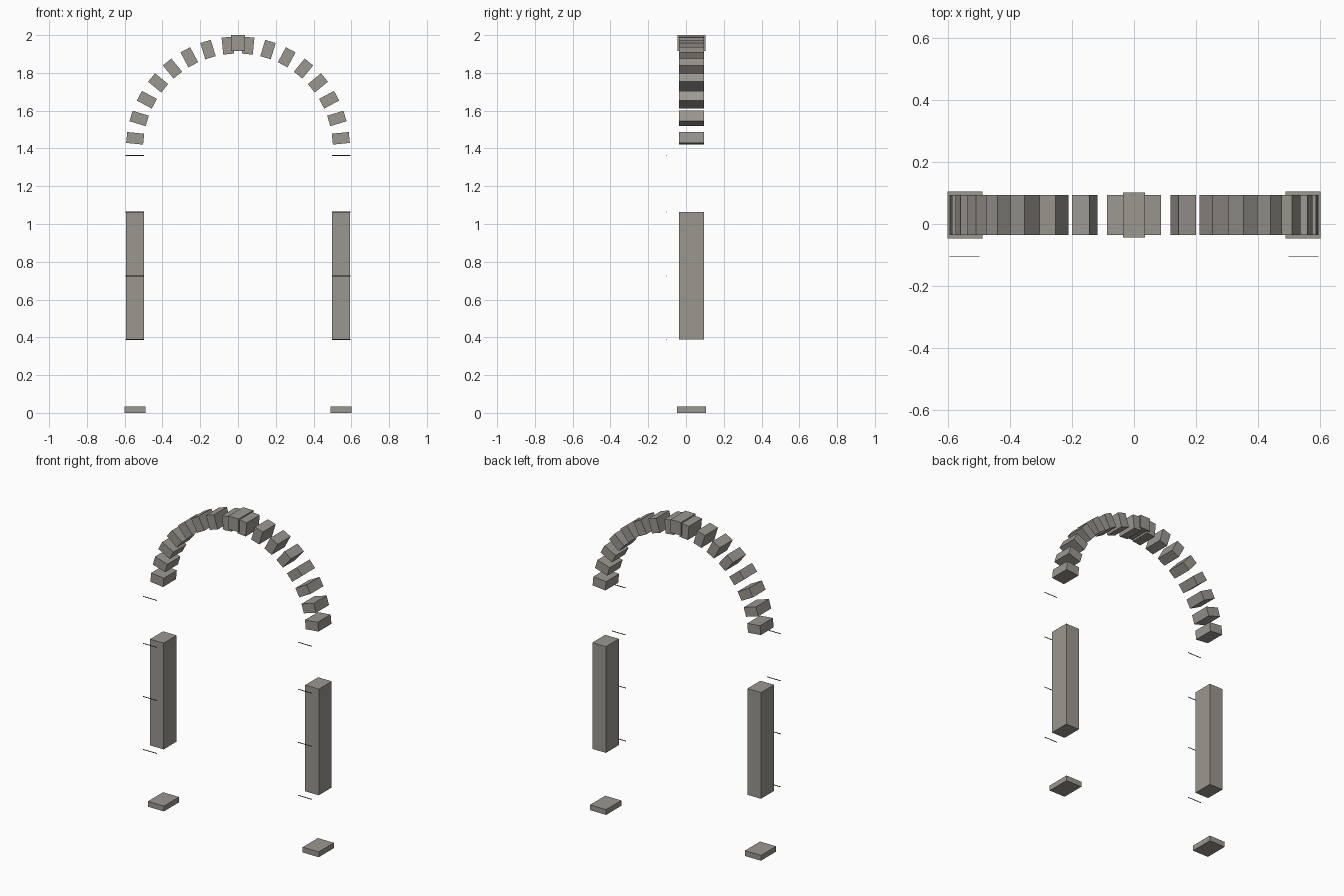
import bpy
from math import cos, sin, pi

cube = bpy.data.objects.get("Cube")
if cube:
    bpy.data.objects.remove(cube, do_unlink=True)


def make_material(name, rgb):
    mat = bpy.data.materials.new(name)
    mat.use_nodes = True
    mat.diffuse_color = (*rgb, 1)
    mat.node_tree.nodes["Principled BSDF"].inputs["Base Color"].default_value = (*rgb, 1)
    return mat


stone = make_material("warm grey stone", (0.33, 0.31, 0.28))
dark = make_material("dark brown joint", (0.08, 0.05, 0.045))


def box(name, centre, size, mat, tilt=0):
    bpy.ops.mesh.primitive_cube_add(size=1, location=centre, rotation=(0, tilt, 0))
    obj = bpy.context.object
    obj.name = name
    obj.scale = size
    bpy.ops.object.transform_apply(location=False, rotation=False, scale=True)
    obj.data.materials.append(mat)
    return obj


RADIUS = 0.547      # arch centre line, also the pillar offset
SPRING = 1.40       # height of the arch centre
MID_Y = 0.029       # middle of the stonework depth
STONES = 16

for side, s in (("left", 1), ("right", -1)):
    # Plinth and pillar
    box(f"{side}_plinth", (s * 0.545, MID_Y, 0.017), (0.113, 0.152, 0.034), stone)
    box(f"{side}_pillar", (s * 0.546, MID_Y, 0.726), (0.096, 0.13, 0.676), stone)
    # Thin joint strips floating in front of the pillar
    for i, z in enumerate((0.388, 0.725, 1.063, 1.362)):
        box(f"{side}_joint_strip_{i + 1}", (s * 0.546, -0.104, z),
            (0.097, 0.002, 0.004), dark)

# Ring of separated arch stones
for i in range(STONES):
    a = pi * (i + 0.5) / STONES
    box(f"arch_stone_{i + 1}",
        (RADIUS * cos(a), MID_Y, SPRING + RADIUS * sin(a)),
        (0.09, 0.13, 0.058), stone, tilt=-a)

# Keystone, slightly proud of the ring
box("keystone", (0, MID_Y, 1.958), (0.072, 0.146, 0.084), stone)
